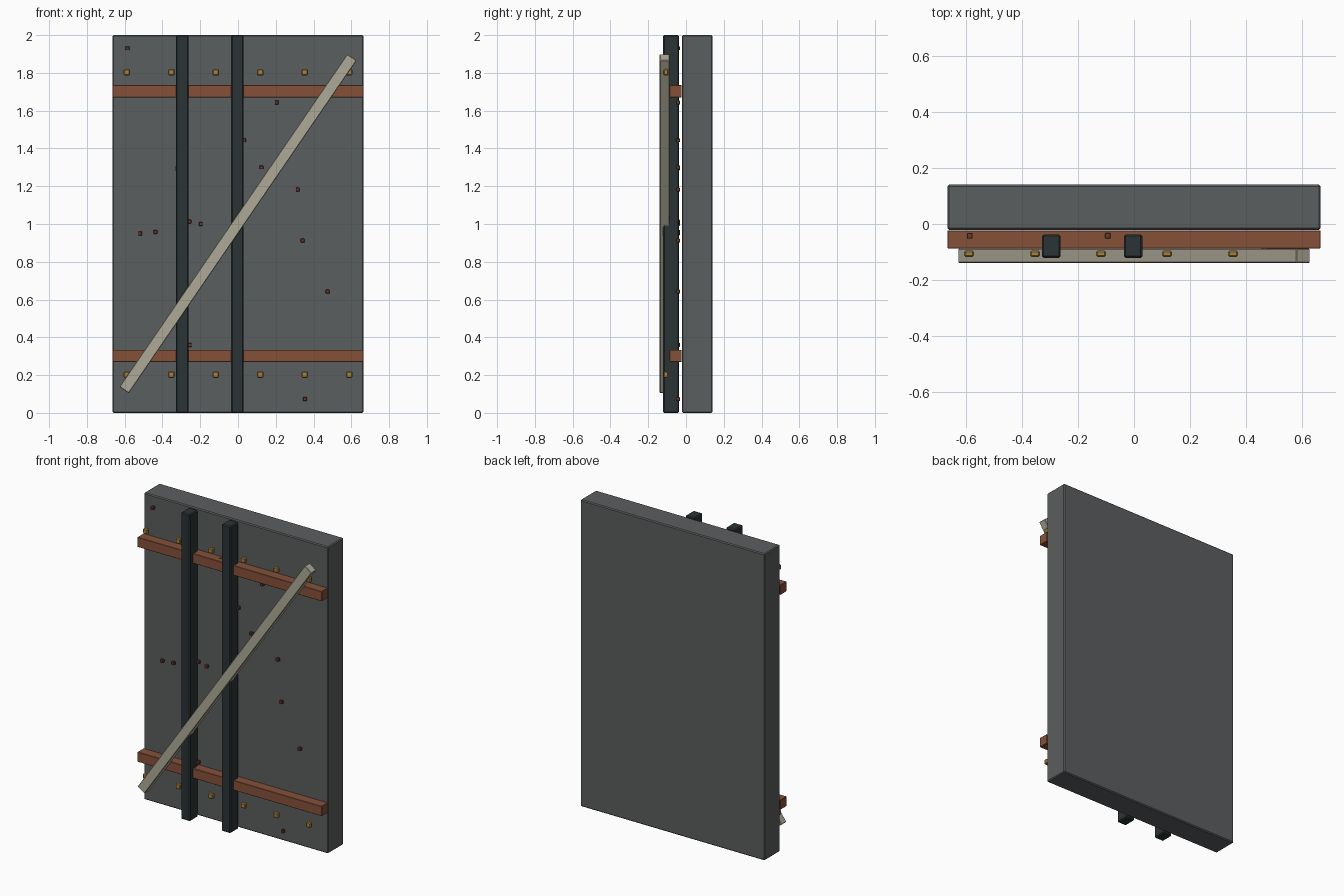
import bpy
import bmesh
import math
from mathutils import Matrix, Vector

if "Cube" in bpy.data.objects:
    bpy.data.objects.remove(bpy.data.objects["Cube"])


def material(name, rgb):
    m = bpy.data.materials.new(name)
    m.diffuse_color = (*rgb, 1.0)
    m.use_nodes = True
    m.node_tree.nodes["Principled BSDF"].inputs["Base Color"].default_value = m.diffuse_color
    return m


GREY = material("slate grey", (0.105, 0.112, 0.114))
DARK = material("dark iron", (0.024, 0.034, 0.035))
RUST = material("rust brown", (0.235, 0.082, 0.042))
DEEP = material("deep rust", (0.14, 0.042, 0.024))
PALE = material("pale timber", (0.43, 0.40, 0.31))
BRASS = material("brass", (0.39, 0.225, 0.05))


def box(name, center, size, mat, bevel=0.0, angle=0.0):
    """Box turned about the y axis, with chamfered edges."""
    bm = bmesh.new()
    bmesh.ops.create_cube(bm, size=1.0, matrix=Matrix.Diagonal((*size, 1.0)))
    if bevel:
        bmesh.ops.bevel(bm, geom=bm.edges[:], offset=bevel, segments=1,
                        affect='EDGES', profile=0.5)
    mesh = bpy.data.meshes.new(name)
    bm.to_mesh(mesh)
    bm.free()
    mesh.materials.append(mat)
    ob = bpy.data.objects.new(name, mesh)
    ob.location = Vector(center)
    ob.rotation_euler = (0.0, angle, 0.0)
    bpy.context.collection.objects.link(ob)
    return ob


# Main slab
box("wall_slab", (0, 0.0595, 1.0), (1.33, 0.161, 2.0), GREY, 0.006)

# Horizontal rails
for label, z in (("lower", 0.302), ("upper", 1.703)):
    box(label + "_rail", (0, -0.055, z), (1.33, 0.064, 0.064), RUST, 0.002)

# Upright posts
for label, x in (("left", -0.295), ("middle", -0.003)):
    box(label + "_post", (x, -0.079, 1.0), (0.066, 0.083, 2.0), DARK, 0.006)

# Diagonal brace
box("diagonal_brace", (0, -0.1135, 1.002), (2.135, 0.051, 0.06), PALE, 0.003,
    -math.radians(55.6))

# Two rows of bolts
for label, z in (("lower", 0.203), ("upper", 1.803)):
    for i in range(6):
        box(f"{label}_bolt_{i + 1}", (-0.588 + i * 0.2352, -0.106, z),
            (0.034, 0.024, 0.034), BRASS, 0.005)

# Scattered rust pits
PITS = [(-0.585, 1.93), (-0.093, 1.727), (0.205, 1.643), (0.033, 1.443),
        (0.124, 1.30), (-0.322, 1.294), (0.316, 1.182), (-0.257, 1.013),
        (-0.197, 1.0), (-0.437, 0.958), (-0.518, 0.95), (0.342, 0.912),
        (0.474, 0.642), (-0.255, 0.36), (0.354, 0.073)]
for i, (x, z) in enumerate(PITS):
    box(f"rust_pit_{i + 1}", (x, -0.042, z), (0.02, 0.02, 0.02), DEEP, 0.002)
